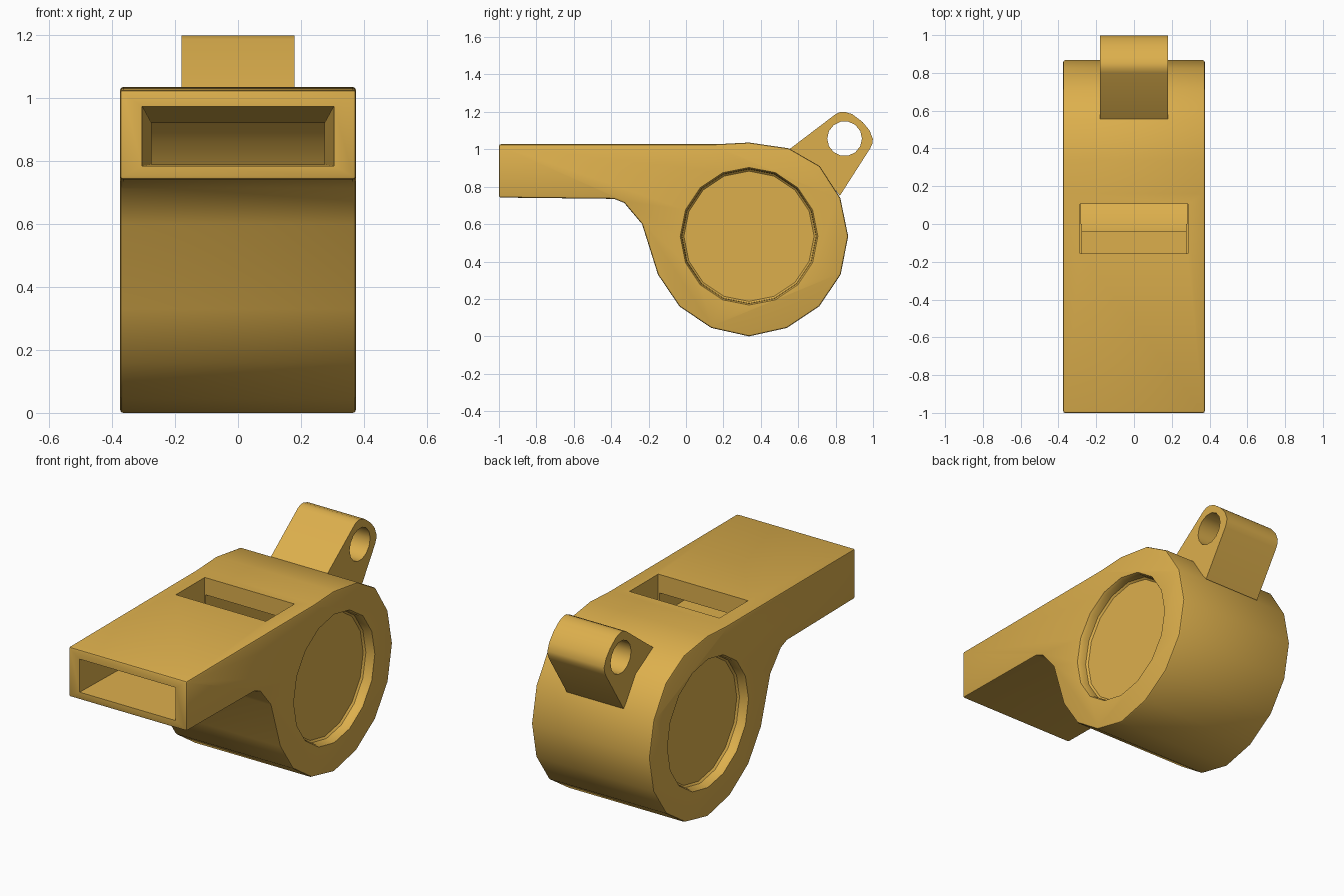
import bpy, bmesh, math

if "Cube" in bpy.data.objects:
    bpy.data.objects.remove(bpy.data.objects["Cube"])

brass = bpy.data.materials.new("golden yellow")
brass.diffuse_color = (0.72, 0.43, 0.073, 1)
brass.use_nodes = True
brass.node_tree.nodes["Principled BSDF"].inputs["Base Color"].default_value = brass.diffuse_color


def loft(name, sections):
    """Closed solid through matching rings of 3D points."""
    bm = bmesh.new()
    rings = [[bm.verts.new(p) for p in s] for s in sections]
    n = len(rings[0])
    for a, b in zip(rings, rings[1:]):
        for i in range(n):
            bm.faces.new((a[i], a[(i + 1) % n], b[(i + 1) % n], b[i]))
    bm.faces.new(rings[0])
    bm.faces.new(rings[-1])
    bmesh.ops.recalc_face_normals(bm, faces=bm.faces)
    me = bpy.data.meshes.new(name)
    bm.to_mesh(me)
    bm.free()
    me.materials.append(brass)
    ob = bpy.data.objects.new(name, me)
    bpy.context.collection.objects.link(ob)
    return ob


def extrude_x(name, profile, half):
    return loft(name, [[(x, y, z) for y, z in profile] for x in (-half, half)])


def ring(cy, cz, r, n):
    return [(cy + r * math.cos(2 * math.pi * i / n), cz + r * math.sin(2 * math.pi * i / n))
            for i in range(n)]


def activate(ob):
    bpy.ops.object.select_all(action='DESELECT')
    ob.select_set(True)
    bpy.context.view_layer.objects.active = ob


def cut(ob, cutter):
    activate(ob)
    m = ob.modifiers.new("cut", 'BOOLEAN')
    m.operation = 'DIFFERENCE'
    m.solver = 'EXACT'
    m.object = cutter
    bpy.ops.object.modifier_apply(modifier=m.name)
    bpy.data.objects.remove(cutter)


def finish(ob):
    activate(ob)
    bpy.ops.object.shade_smooth_by_angle(angle=math.radians(32))


# Whistle body: mouthpiece running into the round barrel
CY, CZ = 0.337, 0.535
outline = [(-1, 1.027), (0.16, 1.027), (0.337, 1.036), (0.55, 1.005), (0.715, 0.91),
           (0.825, 0.74), (0.867, 0.535), (0.827, 0.33), (0.712, 0.16), (0.54, 0.045),
           (0.337, 0.0), (0.135, 0.045), (-0.035, 0.16), (-0.15, 0.33), (-0.235, 0.6),
           (-0.33, 0.713), (-0.385, 0.735), (-1, 0.742)]
body = extrude_x("whistle_body", outline, 0.375)
activate(body)
bev = body.modifiers.new("soft_edges", 'BEVEL')
bev.width = 0.01
bev.segments = 2
bev.limit_method = 'ANGLE'
bev.angle_limit = math.radians(60)
bpy.ops.object.modifier_apply(modifier=bev.name)

# Hollow chamber
cut(body, extrude_x("chamber_cutter", ring(CY, CZ, 0.465, 16), 0.28))


# Air channel, tapering from the mouth into the chamber
def mouth(y, x, z0, z1):
    return [(-x, y, z0), (x, y, z0), (x, y, z1), (-x, y, z1)]


cut(body, loft("channel_cutter", [mouth(-1.1, 0.3085, 0.7845, 0.981),
                                  mouth(-0.14, 0.275, 0.79, 0.92),
                                  mouth(0.09, 0.274, 0.791, 0.915)]))

# Sound slot in the top
cut(body, extrude_x("slot_cutter", [(-0.155, 0.85), (0.105, 0.85), (0.105, 1.2), (-0.155, 1.2)], 0.285))

# Round recess on each side, with a chamfered rim
for s in (-1, 1):
    steps = [(0.45, 0.368), (0.375, 0.368), (0.36, 0.36), (0.325, 0.358), (0.315, 0.348)]
    cut(body, loft("recess_cutter", [[(s * x, y, z) for y, z in ring(CY, CZ, r, 16)]
                                     for x, r in steps]))
finish(body)

# Lanyard loop on the back
lug = [(0.555, 1.002), (0.80, 1.188), (0.825, 1.199), (0.85, 1.2), (0.89, 1.187), (0.945, 1.145),
       (0.982, 1.1), (0.999, 1.055), (0.996, 1.03), (0.985, 1.005), (0.823, 0.752), (0.71, 0.89)]
loop = extrude_x("lanyard_loop", lug, 0.18)
cut(loop, extrude_x("loop_hole_cutter", ring(0.848, 1.057, 0.093, 14), 0.3))
finish(loop)
